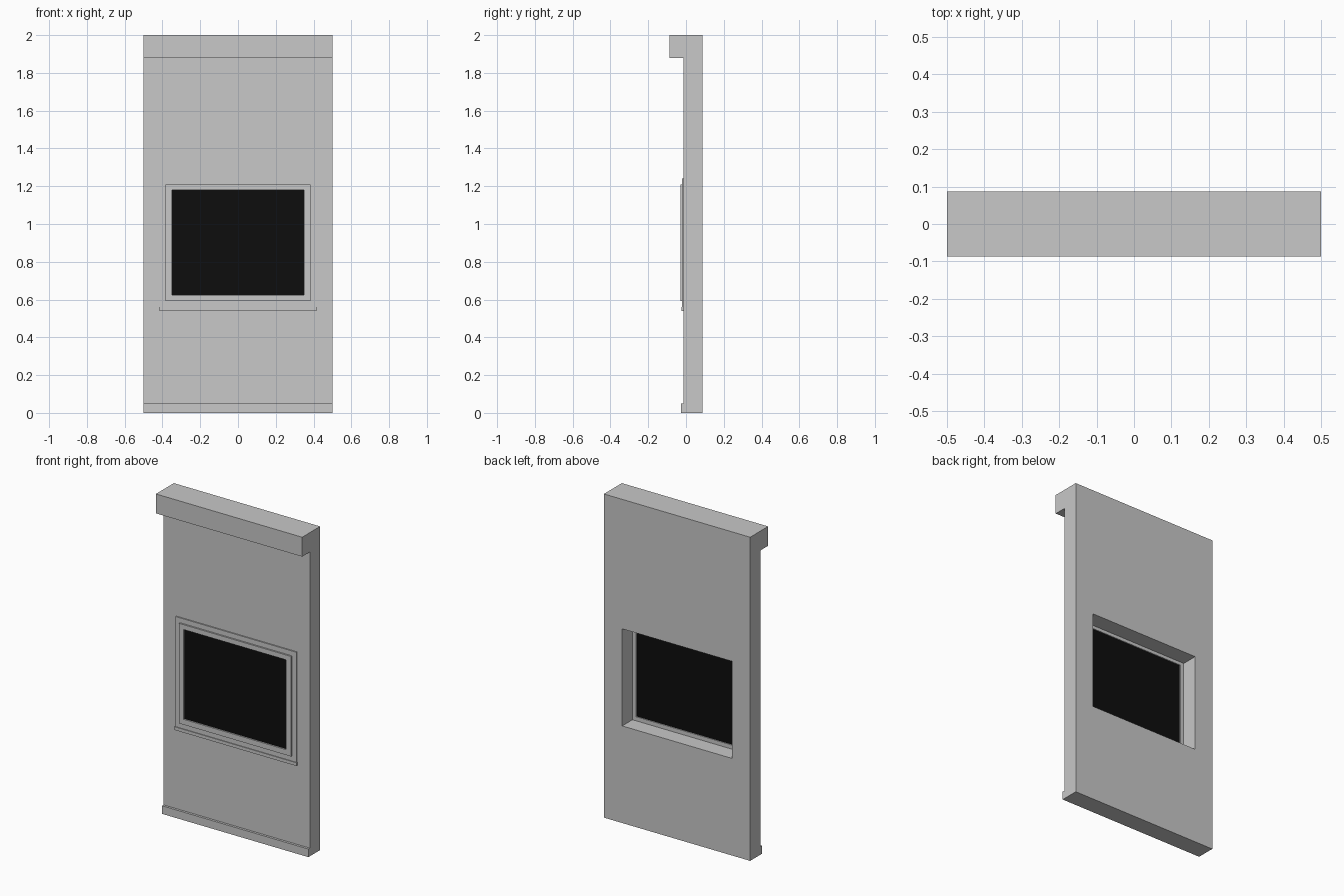
import bpy
import bmesh

cube = bpy.data.objects.get("Cube")
if cube:
    bpy.data.objects.remove(cube, do_unlink=True)


def make_material(name, value):
    mat = bpy.data.materials.new(name)
    mat.use_nodes = True
    color = (value, value, value, 1.0)
    mat.diffuse_color = color
    mat.node_tree.nodes["Principled BSDF"].inputs["Base Color"].default_value = color
    return mat


grey = make_material("light grey", 0.58)
black = make_material("black", 0.004)


def finish(name, bm, mat):
    bmesh.ops.recalc_face_normals(bm, faces=bm.faces)
    mesh = bpy.data.meshes.new(name)
    bm.to_mesh(mesh)
    bm.free()
    mesh.materials.append(mat)
    obj = bpy.data.objects.new(name, mesh)
    bpy.context.collection.objects.link(obj)
    return obj


def rect(bm, half, low, high, y):
    corners = ((-half, low), (half, low), (half, high), (-half, high))
    return [bm.verts.new((x, y, z)) for x, z in corners]


def bridge(bm, a, b):
    for i in range(4):
        j = (i + 1) % 4
        bm.faces.new((a[i], a[j], b[j], b[i]))


def box(name, half, low, high, front, back, mat=grey):
    bm = bmesh.new()
    a, b = rect(bm, half, low, high, front), rect(bm, half, low, high, back)
    bridge(bm, a, b)
    bm.faces.new(a)
    bm.faces.new(b)
    return finish(name, bm, mat)


def frame(name, outer, inner, front, back):
    """Rectangular ring; outer and inner are (half width, low, high)."""
    bm = bmesh.new()
    loops = [rect(bm, *outer, front), rect(bm, *outer, back),
             rect(bm, *inner, back), rect(bm, *inner, front)]
    for i in range(4):
        bridge(bm, loops[i], loops[(i + 1) % 4])
    return finish(name, bm, grey)


FACE, BACK = -0.0125, 0.0875
opening = (0.375, 0.60, 1.20)
sight = (0.35, 0.625, 1.18)

# Wall panel with a window opening, header and skirting
frame("wall_panel", (0.5, 0, 2), opening, FACE, BACK)
box("header", 0.5, 1.88, 2, -BACK, FACE)
box("skirting", 0.5, 0, 0.05, -0.027, FACE)

# Stepped window trim and sill
frame("outer_trim", (0.413, 0.56, 1.24), opening, -0.02, FACE)
frame("inner_trim", (0.383, 0.592, 1.21), sight, -0.03, FACE)
box("window_sill", 0.416, 0.54, 0.56, -0.025, FACE)

# Dark pane
box("window_pane", *sight, -0.021, -0.019, black)
